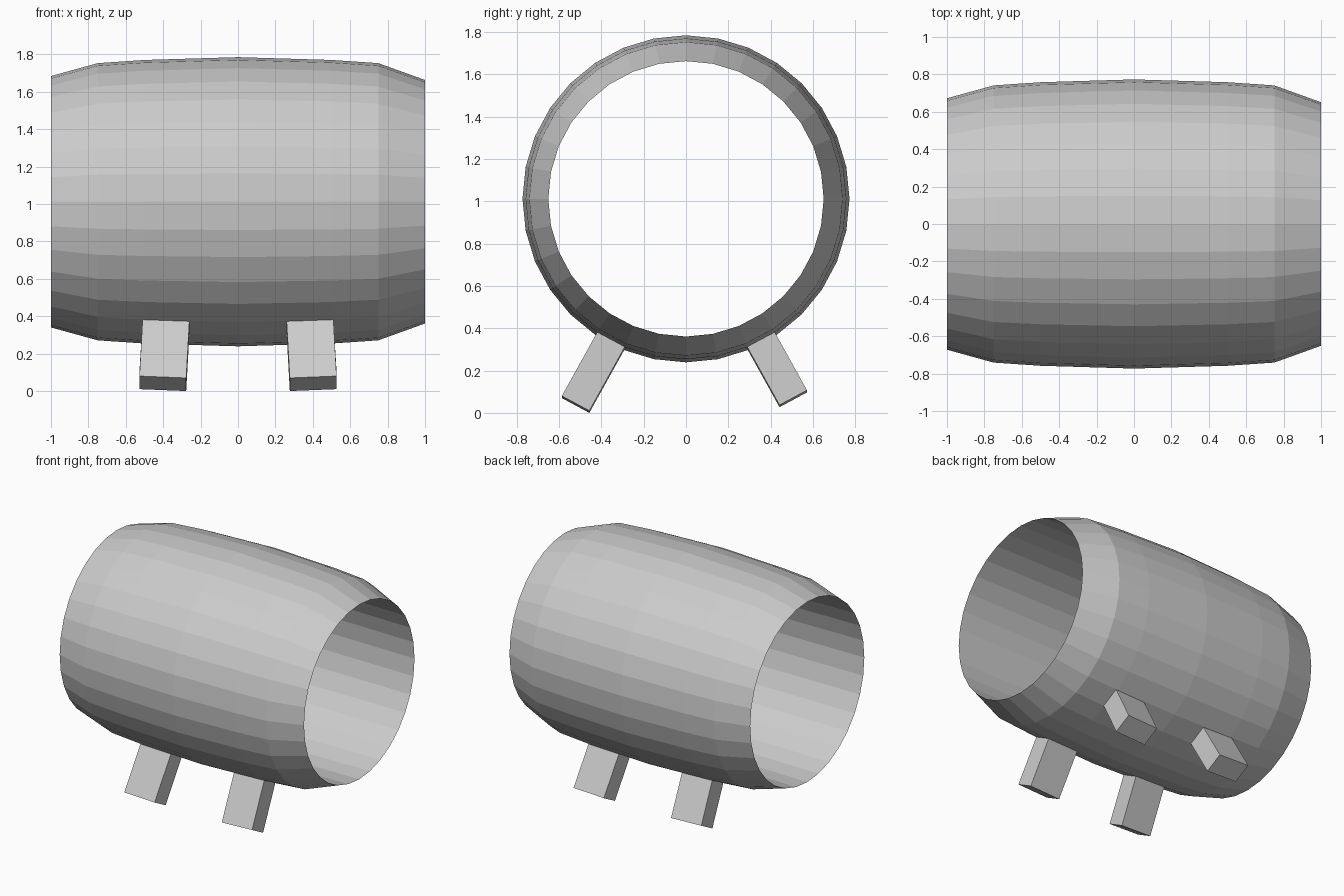
import bpy, bmesh, math
from mathutils import Vector

if "Cube" in bpy.data.objects:
    bpy.data.objects.remove(bpy.data.objects["Cube"])

CENTRE_Z = 1.012
SIDES = 32


def make_object(name, bm):
    bmesh.ops.recalc_face_normals(bm, faces=bm.faces)
    mesh = bpy.data.meshes.new(name)
    bm.to_mesh(mesh)
    bm.free()
    obj = bpy.data.objects.new(name, mesh)
    bpy.context.collection.objects.link(obj)
    return obj


# Barrel shell: bulging outer rings (x, radius); the closing step from the
# last ring back to the first makes the straight inner wall
profile = [(-1, 0.672), (-0.75, 0.741), (-0.5, 0.758), (0, 0.773),
           (0.5, 0.758), (0.75, 0.741), (1, 0.651)]
bm = bmesh.new()
rings = []
for x, r in profile:
    angles = [2 * math.pi * i / SIDES for i in range(SIDES)]
    rings.append([bm.verts.new((x, r * math.sin(a), CENTRE_Z + r * math.cos(a)))
                  for a in angles])
for a, b in zip(rings, rings[1:] + rings[:1]):
    for i in range(SIDES):
        j = (i + 1) % SIDES
        bm.faces.new((a[i], a[j], b[j], b[i]))
make_object("barrel_shell", bm)


# Splayed block legs, their tops sunk slightly into the shell
def leg(name, sx, top, bottom):
    bm = bmesh.new()
    bmesh.ops.create_cube(bm, size=1)
    for v in bm.verts:
        k = 0 if v.co.y < 0 else 1
        t = Vector((sx * 0.385, *top[k]))
        b = Vector((sx * 0.402, *bottom[k]))
        p = t + (t - b) * 0.06 if v.co.z > 0 else b
        v.co = p + Vector((v.co.x * 0.25, 0, v.co.x * sx * 0.01))
    make_object(name, bm)


for side, sx in (("left", -1), ("right", 1)):
    leg("front_leg_" + side, sx, [(-0.42, 0.376), (-0.29, 0.306)],
        [(-0.587, 0.075), (-0.457, 0.005)])
    leg("back_leg_" + side, sx, [(0.29, 0.306), (0.42, 0.376)],
        [(0.442, 0.032), (0.572, 0.102)])
